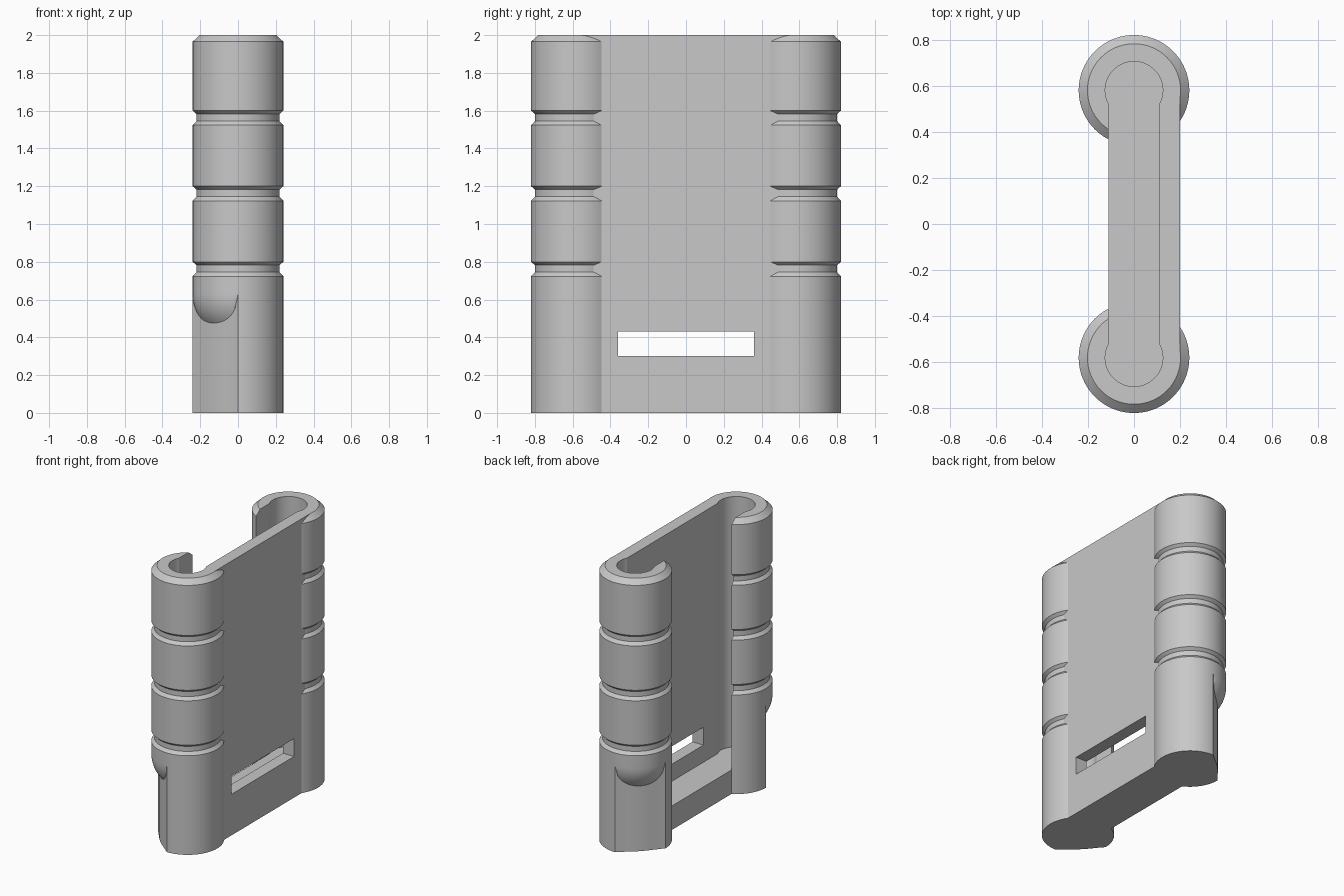
import bpy, bmesh, math
from mathutils import Matrix, Vector

cube = bpy.data.objects.get("Cube")
if cube:
    bpy.data.objects.remove(cube, do_unlink=True)

R, AXIS_Y, SEGMENTS = 0.24, 0.58, 96
BORE_R, NECK_X, FLOOR_TOP = 0.125, 0.111, 0.175
HOOD_Z, HOOD_STEPS = 0.63, 8


def add_object(name, bm):
    bmesh.ops.recalc_face_normals(bm, faces=bm.faces)
    mesh = bpy.data.meshes.new(name)
    bm.to_mesh(mesh)
    bm.free()
    obj = bpy.data.objects.new(name, mesh)
    bpy.context.scene.collection.objects.link(obj)
    return obj


def box(name, low, high):
    low, high = Vector(low), Vector(high)
    bm = bmesh.new()
    bmesh.ops.create_cube(bm, size=1, matrix=Matrix.Translation((low + high) / 2)
                          @ Matrix.Diagonal((*(high - low), 1)))
    return add_object(name, bm)


def prism(name, outline, z0, z1):
    bm = bmesh.new()
    rings = [[bm.verts.new((x, y, z)) for x, y in outline] for z in (z0, z1)]
    for i in range(len(outline)):
        j = (i + 1) % len(outline)
        bm.faces.new((rings[0][i], rings[0][j], rings[1][j], rings[1][i]))
    for ring in rings:
        bm.faces.new(ring)
    return add_object(name, bm)


def column_profile(degrees):
    """Radius and height pairs at one angle, measured from +x towards the outer end."""
    # Shallow bulging relief on the outer corner, ending under a spherical hood
    relief = R
    if 90 < degrees < 180:
        phi = math.radians(degrees - 135)
        relief = R * math.sqrt(0.5) / math.cos(phi) + 0.014 * math.cos(2 * phi)
    points = [(relief, 0)]
    start = math.acos(relief / R)
    for k in range(HOOD_STEPS + 1):
        a = start * (1 - k / HOOD_STEPS)
        points.append((R * math.cos(a), HOOD_Z - R * math.sin(a)))
    # Three grooves and a chamfered top
    for z in (0.8, 1.2, 1.6):
        points += [(R, z - 0.077), (R - 0.02, z - 0.055), (R - 0.02, z - 0.018), (R, z)]
    return points + [(R, 1.965), (0.202, 2)]


def column(name, side):
    bm = bmesh.new()
    strips = []
    for i in range(SEGMENTS):
        degrees = 360 * i / SEGMENTS
        a = math.radians(degrees)
        strips.append([bm.verts.new((r * math.cos(a), side * (AXIS_Y + r * math.sin(a)), z))
                       for r, z in column_profile(degrees)])
    for i, strip in enumerate(strips):
        following = strips[(i + 1) % SEGMENTS]
        for k in range(len(strip) - 1):
            bm.faces.new((strip[k], following[k], following[k + 1], strip[k + 1]))
    for end in (0, -1):
        bm.faces.new([strip[end] for strip in strips])
    bmesh.ops.remove_doubles(bm, verts=bm.verts, dist=0.00001)
    return add_object(name, bm)


def combine(target, other, operation):
    mod = target.modifiers.new(operation, "BOOLEAN")
    mod.operation, mod.solver, mod.object = operation, "EXACT", other
    bpy.context.view_layer.objects.active = target
    bpy.ops.object.modifier_apply(modifier=mod.name)
    bpy.data.objects.remove(other, do_unlink=True)


# Solid core joined to the two columns
body = box("holder_body", (-0.11, -0.56, 0), (0.2, 0.56, 2))
for side in (-1, 1):
    combine(body, column("column", side), "UNION")

# Channel with a round bore at each end, open along one side
neck = math.acos(NECK_X / BORE_R)
arc = []
for i in range(61):
    a = -neck + (math.pi + 2 * neck) * i / 60
    arc.append((BORE_R * math.cos(a), AXIS_Y + BORE_R * math.sin(a)))
outline = arc + [(-x, -y) for x, y in arc]
combine(body, prism("channel", outline, FLOOR_TOP, 2.1), "DIFFERENCE")

# Window through the plate
combine(body, box("window", (0.05, -0.36, 0.3), (0.3, 0.36, 0.43)), "DIFFERENCE")

# Material and shading
grey = bpy.data.materials.new("plain_grey")
grey.use_nodes = True
colour = (0.58, 0.58, 0.58, 1)
grey.diffuse_color = colour
grey.node_tree.nodes["Principled BSDF"].inputs["Base Color"].default_value = colour
body.data.materials.clear()
body.data.materials.append(grey)

bpy.ops.object.select_all(action="DESELECT")
body.select_set(True)
bpy.context.view_layer.objects.active = body
bpy.ops.object.shade_smooth_by_angle(angle=math.radians(22))
